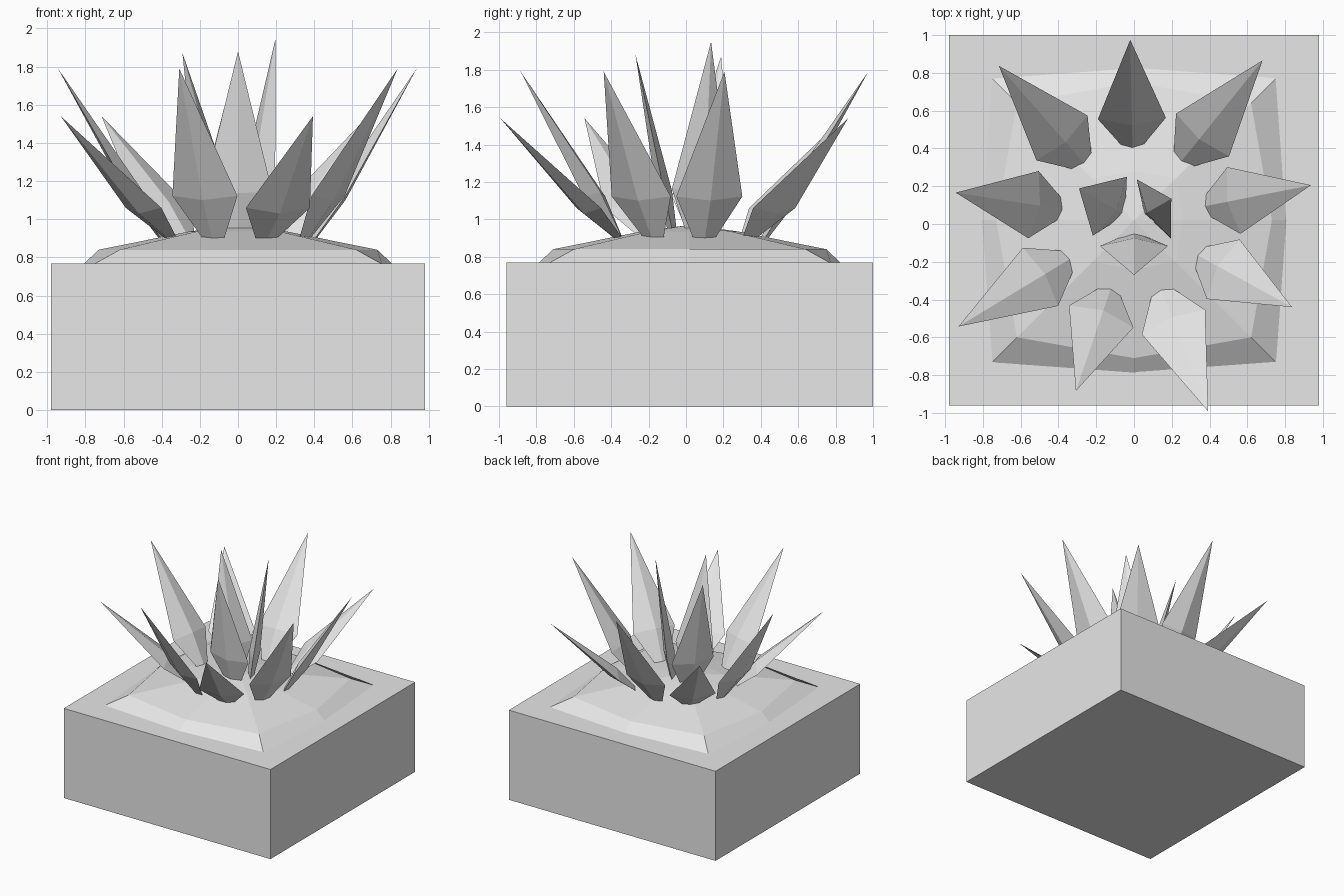
import bpy, bmesh, math
from mathutils import Vector

cube = bpy.data.objects.get("Cube")
if cube:
    bpy.data.objects.remove(cube, do_unlink=True)

CENTRE = Vector((0, 0.02, 0))

grey = bpy.data.materials.new("plain grey")
grey.use_nodes = True
grey.diffuse_color = (0.8, 0.8, 0.8, 1)
grey.node_tree.nodes["Principled BSDF"].inputs["Base Color"].default_value = (0.8, 0.8, 0.8, 1)


def add_object(name, bm):
    bmesh.ops.recalc_face_normals(bm, faces=bm.faces)
    mesh = bpy.data.meshes.new(name)
    bm.to_mesh(mesh)
    bm.free()
    mesh.materials.append(grey)
    obj = bpy.data.objects.new(name, mesh)
    obj.location = CENTRE
    bpy.context.collection.objects.link(obj)
    return obj


def loft(bm, rings, apex):
    """Capped stack of rings closing to a point."""
    loops = [[bm.verts.new(p) for p in ring] for ring in rings]
    n = len(loops[0])
    bm.faces.new(loops[0])
    for low, high in zip(loops, loops[1:]):
        for i in range(n):
            j = (i + 1) % n
            bm.faces.new((low[i], low[j], high[j], high[i]))
    tip = bm.verts.new(apex)
    for i in range(n):
        bm.faces.new((loops[-1][i], loops[-1][(i + 1) % n], tip))


# Square planter box
bm = bmesh.new()
bmesh.ops.create_cube(bm, size=1)
for v in bm.verts:
    v.co = (v.co.x * 1.96, v.co.y * 1.96, (v.co.z + 0.5) * 0.768)
add_object("planter_box", bm)


# Faceted soil mound: rounded-square rings with side and corner points
def mound_ring(side, corner, z):
    points = []
    for k in range(4):
        a = k * math.pi / 2
        c, s = math.cos(a), math.sin(a)
        points.append((side * c, side * s, z))
        points.append((corner * (c - s), corner * (s + c), z))
    return points


bm = bmesh.new()
loft(bm, [mound_ring(0.81, 0.755, 0.765),
          mound_ring(0.73, 0.62, 0.84),
          mound_ring(0.26, 0.22, 0.935)], (0, 0, 0.97))
add_object("soil_mound", bm)


# Pointed leaf with a ridge on both faces, leaning outward
def leaf(name, angle, base_r, tip_r, tip_z, base_z=0.9):
    a = math.radians(angle)
    out = Vector((math.cos(a), math.sin(a), 0))
    side = Vector((-out.y, out.x, 0))
    base = out * base_r + Vector((0, 0, base_z))
    tip = out * tip_r + Vector((0, 0, tip_z))
    normal = side.cross((tip - base).normalized())

    def section(t, half_width, thick, direction):
        c = base.lerp(tip, t)
        return [c + side * half_width, c + direction * thick,
                c - side * half_width, c - direction * thick]

    bm = bmesh.new()
    loft(bm, [section(0, 0.06, 0.02, out),
              section(0.25, 0.18, 0.042, normal)], tip)
    add_object(name, bm)


# Outer whorl alternates steep and spreading leaves; the last two neighbours are equal
for i in range(9):
    if i % 2 == 0:
        leaf(f"outer_leaf_{i + 1}", 11.2 + 40 * i, 0.40, 0.955, 1.79)
    else:
        leaf(f"outer_leaf_{i + 1}", 11.2 + 40 * i, 0.41, 1.086, 1.54)

# Three upright leaves in the middle
for name, angle, tip_r, tip_z in (("right", 30, 0.228, 1.95),
                                  ("left", 150, 0.336, 1.87),
                                  ("front", 270, 0.29, 1.88)):
    leaf("inner_leaf_" + name, angle, 0.085, tip_r, tip_z)
